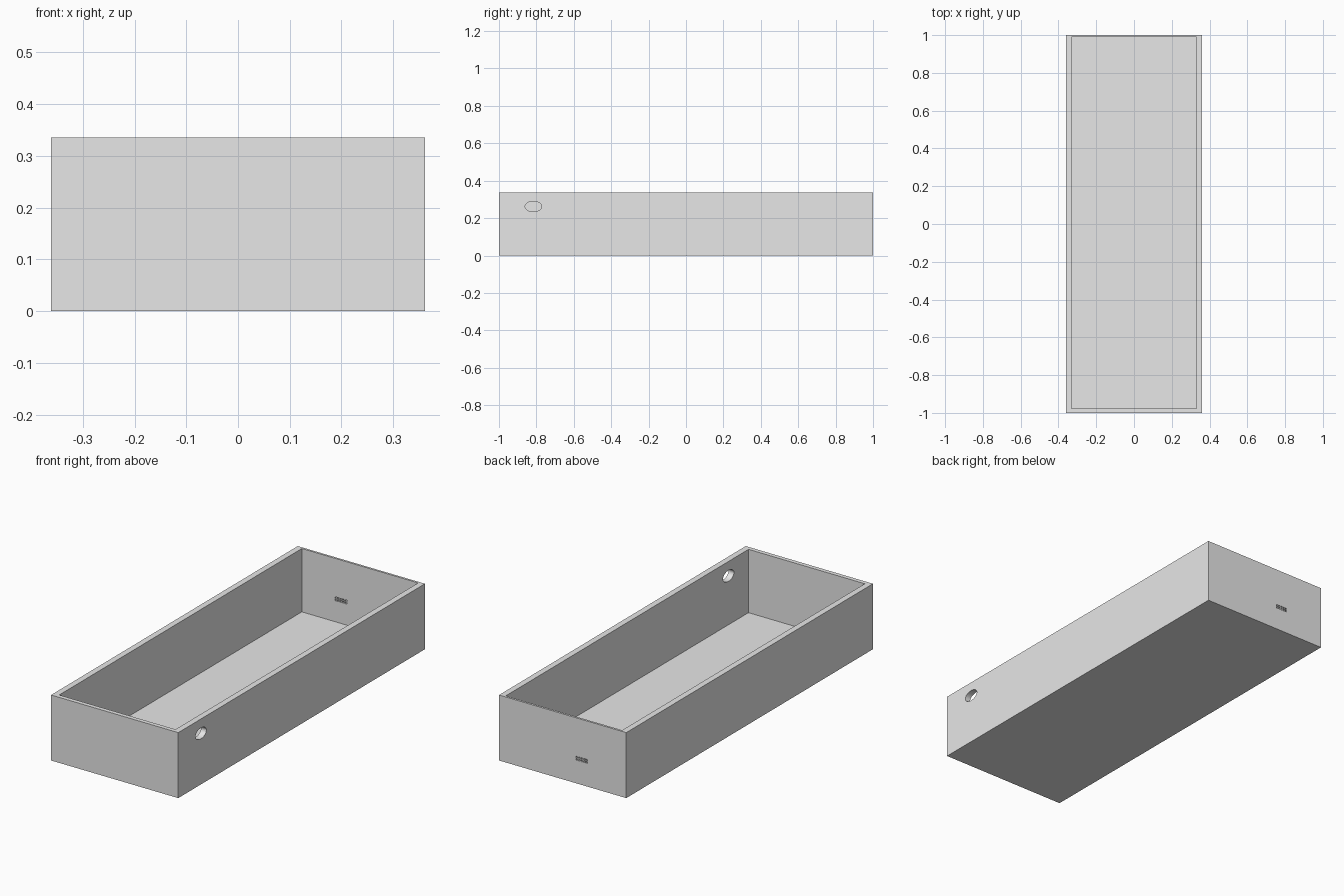
import bpy
import bmesh
from math import cos, sin, tau
from mathutils import Vector

cube = bpy.data.objects.get("Cube")
if cube:
    bpy.data.objects.remove(cube, do_unlink=True)

grey = bpy.data.materials.new("light_grey")
grey.use_nodes = True
grey.diffuse_color = (0.8, 0.8, 0.8, 1)
grey.node_tree.nodes["Principled BSDF"].inputs["Base Color"].default_value = (0.8, 0.8, 0.8, 1)

HALF_X, HALF_Y, HEIGHT = 0.361, 1.0, 0.336
SIDE, FRONT, BACK, FLOOR = 0.031, 0.022, 0.011, 0.011


def add_box(bm, low, high):
    """Add an axis-aligned box between two corners."""
    low, high = Vector(low), Vector(high)
    verts = bmesh.ops.create_cube(bm, size=1)["verts"]
    bmesh.ops.scale(bm, vec=high - low, verts=verts)
    bmesh.ops.translate(bm, vec=(low + high) / 2, verts=verts)


def make_object(name, bm):
    bmesh.ops.recalc_face_normals(bm, faces=bm.faces)
    mesh = bpy.data.meshes.new(name)
    bm.to_mesh(mesh)
    bm.free()
    mesh.materials.append(grey)
    obj = bpy.data.objects.new(name, mesh)
    bpy.context.collection.objects.link(obj)
    return obj


def cut(target, name, bm):
    """Subtract a hidden cutter from the target."""
    cutter = make_object(name, bm)
    cutter.hide_render = True
    cutter.hide_set(True)
    mod = target.modifiers.new(name, 'BOOLEAN')
    mod.operation = 'DIFFERENCE'
    mod.solver = 'EXACT'
    mod.object = cutter


# Open tray: solid block, hollowed from above
bm = bmesh.new()
add_box(bm, (-HALF_X, -HALF_Y, 0), (HALF_X, HALF_Y, HEIGHT))
tray = make_object("tray", bm)

bm = bmesh.new()
add_box(bm, (SIDE - HALF_X, FRONT - HALF_Y, FLOOR),
        (HALF_X - SIDE, HALF_Y - BACK, HEIGHT + 0.1))
cut(tray, "cavity_cutter", bm)

# Oval cable hole through the left wall, near the front
bm = bmesh.new()
oval = [bm.verts.new((HALF_X - 0.06, -0.816 + 0.044 * cos(tau * i / 48),
                      0.262 + 0.028 * sin(tau * i / 48))) for i in range(48)]
face = bm.faces.new(oval)
ext = bmesh.ops.extrude_face_region(bm, geom=[face])
bmesh.ops.translate(bm, vec=(0.12, 0, 0),
                    verts=[g for g in ext["geom"] if isinstance(g, bmesh.types.BMVert)])
cut(tray, "cable_hole_cutter", bm)

# Small grid of vent openings through the back wall
bm = bmesh.new()
for col in range(5):
    for row in range(2):
        x = -0.108 + (col - 2) * 0.014
        z = 0.129 + (row - 0.5) * 0.012
        add_box(bm, (x - 0.005, HALF_Y - 0.04, z - 0.004),
                (x + 0.005, HALF_Y + 0.04, z + 0.004))
cut(tray, "vent_cutter", bm)

# Smooth the oval's inner wall, keep the box edges sharp
bpy.ops.object.select_all(action='DESELECT')
bpy.context.view_layer.objects.active = tray
tray.select_set(True)
for mod in [m.name for m in tray.modifiers]:
    bpy.ops.object.modifier_apply(modifier=mod)
bpy.ops.object.shade_smooth_by_angle()
